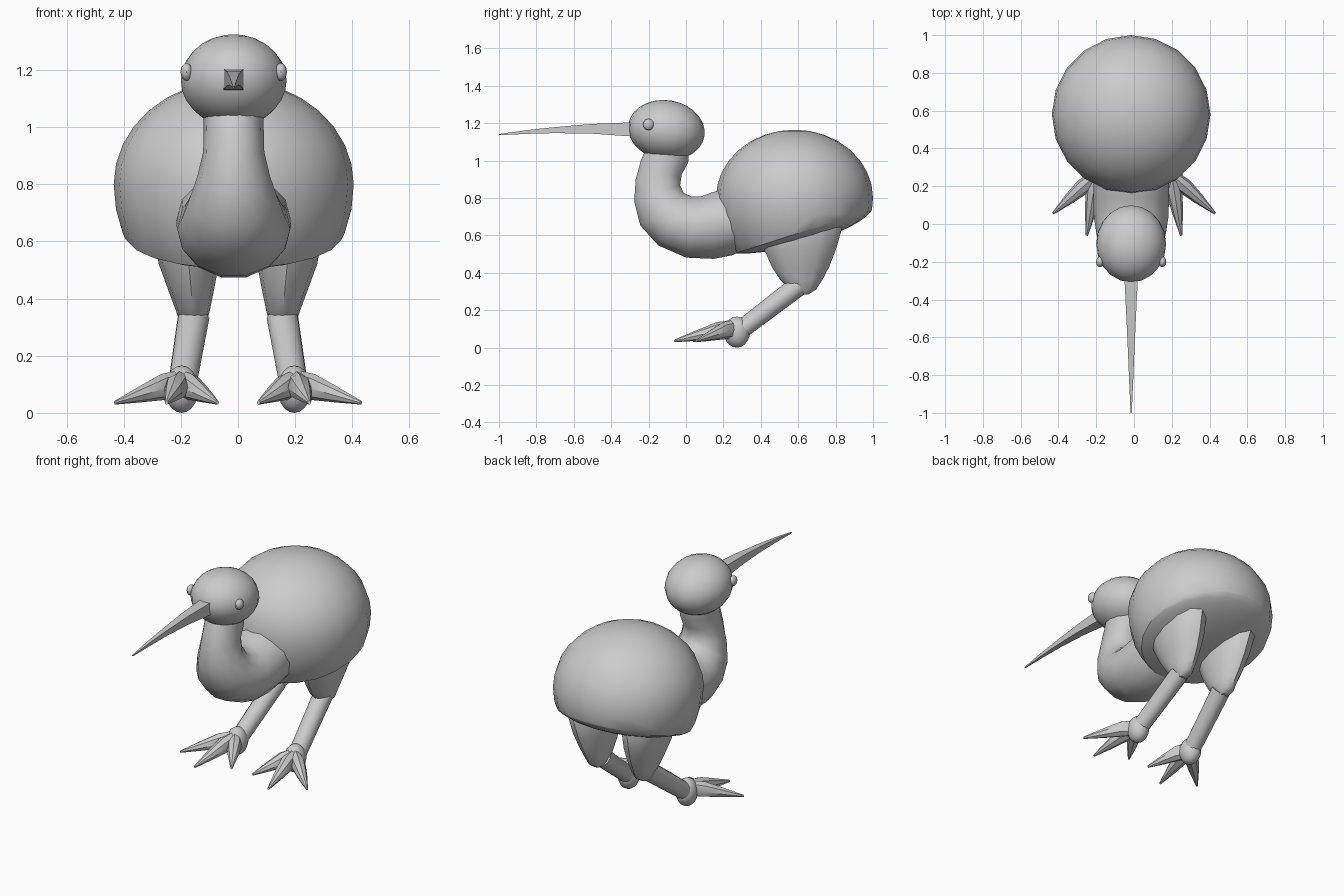
import bpy, bmesh
from math import sin, cos, pi, radians, sqrt
from mathutils import Vector, Matrix

if "Cube" in bpy.data.objects:
    bpy.data.objects.remove(bpy.data.objects["Cube"])

CX = -0.015  # body, neck and head sit slightly off the leg centre


def finish(name, bm, angle=35):
    bmesh.ops.recalc_face_normals(bm, faces=bm.faces)
    me = bpy.data.meshes.new(name)
    bm.to_mesh(me)
    bm.free()
    for p in me.polygons:
        p.use_smooth = True
    me.set_sharp_from_angle(angle=radians(angle))
    ob = bpy.data.objects.new(name, me)
    bpy.context.collection.objects.link(ob)
    return ob


def loft(name, rings, n=12, start=0.0, angle=40):
    """Skin a list of elliptical rings (centre, axis a, axis b)."""
    bm = bmesh.new()
    loops = []
    for c, a, b in rings:
        c, a, b = Vector(c), Vector(a), Vector(b)
        loops.append([bm.verts.new(c + a * cos(start + 2 * pi * i / n) + b * sin(start + 2 * pi * i / n))
                      for i in range(n)])
    for p, q in zip(loops, loops[1:]):
        for i in range(n):
            j = (i + 1) % n
            bm.faces.new((p[i], p[j], q[j], q[i]))
    bm.faces.new(loops[0])
    bm.faces.new(loops[-1])
    return finish(name, bm, angle)


def ball(name, centre, radii, tilt=0, u=20, v=14):
    bm = bmesh.new()
    bmesh.ops.create_uvsphere(bm, u_segments=u, v_segments=v, radius=1)
    bm.transform(Matrix.Translation(centre) @ Matrix.Rotation(tilt, 4, 'X') @ Matrix.Diagonal((*radii, 1)))
    return finish(name, bm)


# Body: egg dome, flattened below a tilted rim
bm = bmesh.new()
bmesh.ops.create_uvsphere(bm, u_segments=20, v_segments=16, radius=1)
for v in bm.verts:
    v.co = (CX + 0.42 * v.co.x, 0.58 + 0.42 * v.co.y, 0.8 + v.co.z * (0.365 if v.co.z > 0 else 0.45))
slope = 0.32
bmesh.ops.bisect_plane(bm, geom=bm.verts[:] + bm.edges[:] + bm.faces[:], dist=1e-4,
                       plane_co=(0, 0.25, 0.5), plane_no=(0, -slope, 1))
for v in bm.verts:
    rim = 0.5 + slope * (v.co.y - 0.25)
    if v.co.z < rim:
        v.co.z = rim + 0.25 * (v.co.z - rim)
finish("body", bm)

# Neck: front point, back point (y, z) and half width of each ring
neck = [(-0.21, 1.08, 0.02, 1.07, 0.105), (-0.245, 1.0, 0.015, 0.99, 0.105),
        (-0.272, 0.9, -0.02, 0.925, 0.107), (-0.28, 0.78, -0.028, 0.87, 0.128),
        (-0.247, 0.65, -0.01, 0.83, 0.158), (-0.15, 0.543, 0.03, 0.812, 0.182),
        (0.0, 0.477, 0.08, 0.812, 0.198), (0.15, 0.47, 0.14, 0.835, 0.2),
        (0.25, 0.49, 0.25, 0.86, 0.2), (0.4, 0.56, 0.4, 0.86, 0.18)]
loft("neck", [((CX, (fy + by) / 2, (fz + bz) / 2), (w, 0, 0), (0, (by - fy) / 2, (bz - fz) / 2))
              for fy, fz, by, bz, w in neck], n=14)

# Head and eyes
ball("head", (CX, -0.105, 1.163), (0.185, 0.206, 0.16), tilt=radians(-9))
for s, side in ((1, "right"), (-1, "left")):
    ball("eye_" + side, (CX + s * 0.165, -0.2, 1.193), (0.021, 0.029, 0.031), u=12, v=8)

# Beak: square section, gently curved to a point
k = sqrt(2)
beak = [(-0.24, 1.167, 0.037, 0.037), (-0.32, 1.167, 0.034, 0.036), (-0.5, 1.17, 0.025, 0.026),
        (-0.7, 1.163, 0.016, 0.016), (-0.85, 1.153, 0.01, 0.01), (-1.0, 1.139, 0.003, 0.003)]
loft("beak", [((CX, y, z), (w * k, 0, 0), (0, 0, h * k)) for y, z, w, h in beak], n=4, start=pi / 4)

# Legs
thigh = [(0.72, 0.42, 0.8, 0.185, 0.105), (0.64, 0.385, 0.835, 0.183, 0.115), (0.52, 0.42, 0.8, 0.172, 0.105),
         (0.43, 0.46, 0.765, 0.164, 0.08), (0.36, 0.505, 0.728, 0.158, 0.06),
         (0.31, 0.56, 0.695, 0.157, 0.045), (0.285, 0.605, 0.655, 0.157, 0.022)]
toes = {"outer": (0.43, 0.055), "middle": (0.25, -0.062), "inner": (0.072, 0.04)}
for s, side in ((1, "right"), (-1, "left")):
    loft("thigh_" + side, [((s * x, (y0 + y1) / 2, z), (rx, 0, 0), (0, (y1 - y0) / 2, 0))
                           for z, y0, y1, x, rx in thigh])

    # Shank
    top, low = Vector((s * 0.156, 0.6, 0.33)), Vector((s * 0.197, 0.28, 0.085))
    d = (low - top).normalized()
    a = d.cross(Vector((0, 0, 1))).normalized()
    b = d.cross(a)
    loft("shank_" + side, [(top, a * 0.056, b * 0.056), (low, a * 0.05, b * 0.05)])

    # Ankle
    ball("ankle_" + side, (s * 0.197, 0.272, 0.083), (0.06, 0.07, 0.083), u=14, v=10)

    # Toes
    base = Vector((s * 0.2, 0.26, 0))
    for toe, (tx, ty) in toes.items():
        run = Vector((s * tx, ty, 0)) - base
        wide = run.normalized().cross(Vector((0, 0, 1)))
        loft(f"toe_{toe}_{side}",
             [(base + run * t + Vector((0, 0, z)), wide * w, (0, 0, h))
              for t, z, w, h in ((0, 0.1, 0.03, 0.05), (0.3, 0.09, 0.042, 0.046),
                                 (0.6, 0.067, 0.03, 0.03), (1, 0.036, 0.006, 0.007))], n=8)
